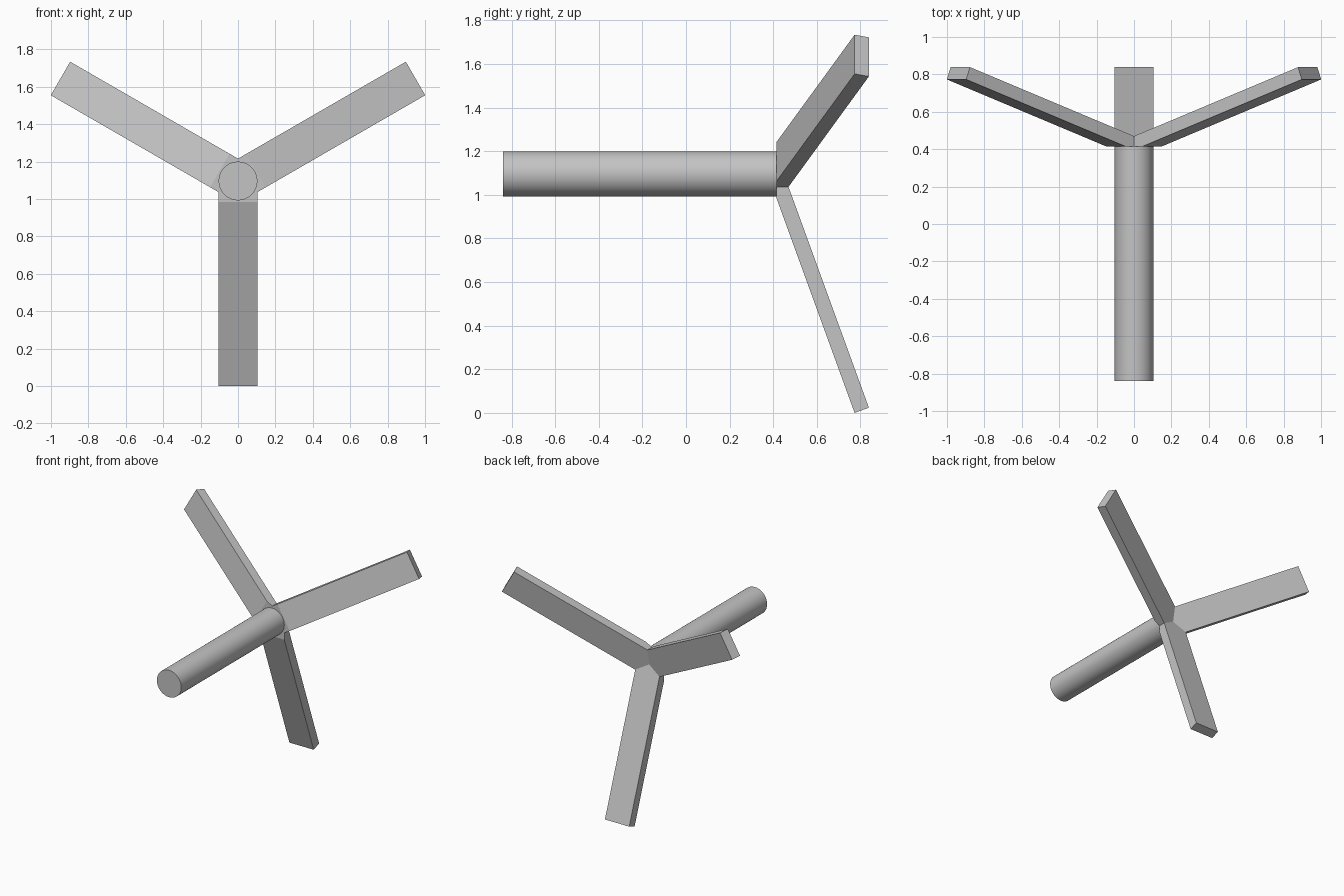
import bpy, bmesh, math
from mathutils import Matrix

cube = bpy.data.objects.get("Cube")
if cube:
    bpy.data.objects.remove(cube, do_unlink=True)

grey = bpy.data.materials.new("plain grey")
grey.use_nodes = True
colour = (0.55, 0.55, 0.55, 1)
grey.diffuse_color = colour
grey.node_tree.nodes["Principled BSDF"].inputs["Base Color"].default_value = colour

AXIS_Z = 1.096            # height of the shaft axis
HALF = 0.1035             # half width of a leg, also the shaft radius
JOINT_Y = 0.415           # flat front of the joint
TIP_Y = 0.773             # front corner of a leg tip
BACK_Y = 0.8385           # back corner of a leg tip
REACH = 1.096             # leg length measured square to the shaft
SLOPE = math.tan(math.radians(20))
MITRE = HALF / math.tan(math.radians(60))


def add_object(name, bm):
    bmesh.ops.recalc_face_normals(bm, faces=bm.faces[:])
    mesh = bpy.data.meshes.new(name)
    bm.to_mesh(mesh)
    bm.free()
    mesh.materials.append(grey)
    obj = bpy.data.objects.new(name, mesh)
    bpy.context.collection.objects.link(obj)
    return obj


# Three splayed legs, mitred together at the centre
bm = bmesh.new()
back_reach = REACH - (BACK_Y - TIP_Y) * SLOPE
bend = REACH - (TIP_Y - JOINT_Y) / SLOPE


def back_y(r):
    return BACK_Y - (back_reach - r) * SLOPE


for degrees in (-90, 30, 150):
    c, s = math.cos(math.radians(degrees)), math.sin(math.radians(degrees))

    def vert(r, side, y):
        w = side * HALF
        return bm.verts.new((r * c - w * s, y, AXIS_Z + r * s + w * c))

    hub_front = vert(0, 0, JOINT_Y)
    hub_back = vert(0, 0, back_y(0))
    # each side outline: front mitre, front bend, front tip, back tip, back mitre
    a, b = [[vert(MITRE, k, JOINT_Y), vert(bend, k, JOINT_Y), vert(REACH, k, TIP_Y),
             vert(back_reach, k, BACK_Y), vert(MITRE, k, back_y(MITRE))] for k in (-1, 1)]
    bm.faces.new(a)
    bm.faces.new(b)
    for i in (1, 2):      # sloping front and tip
        bm.faces.new((a[i], a[i + 1], b[i + 1], b[i]))
    bm.faces.new((hub_front, a[0], a[1], b[1], b[0]))
    bm.faces.new((hub_back, a[4], a[3], b[3], b[4]))
bmesh.ops.remove_doubles(bm, verts=bm.verts[:], dist=0.0005)
add_object("splayed_legs", bm)

# Round shaft running forward from the joint
start, end = -BACK_Y, JOINT_Y + 0.01
bm = bmesh.new()
bmesh.ops.create_cone(
    bm, cap_ends=True, segments=64, radius1=HALF, radius2=HALF, depth=end - start,
    matrix=Matrix.Translation((0, (start + end) / 2, AXIS_Z)) @ Matrix.Rotation(math.pi / 2, 4, "X"))
shaft = add_object("round_shaft", bm)
bpy.ops.object.select_all(action="DESELECT")
shaft.select_set(True)
bpy.context.view_layer.objects.active = shaft
bpy.ops.object.shade_smooth_by_angle(angle=math.radians(30))
